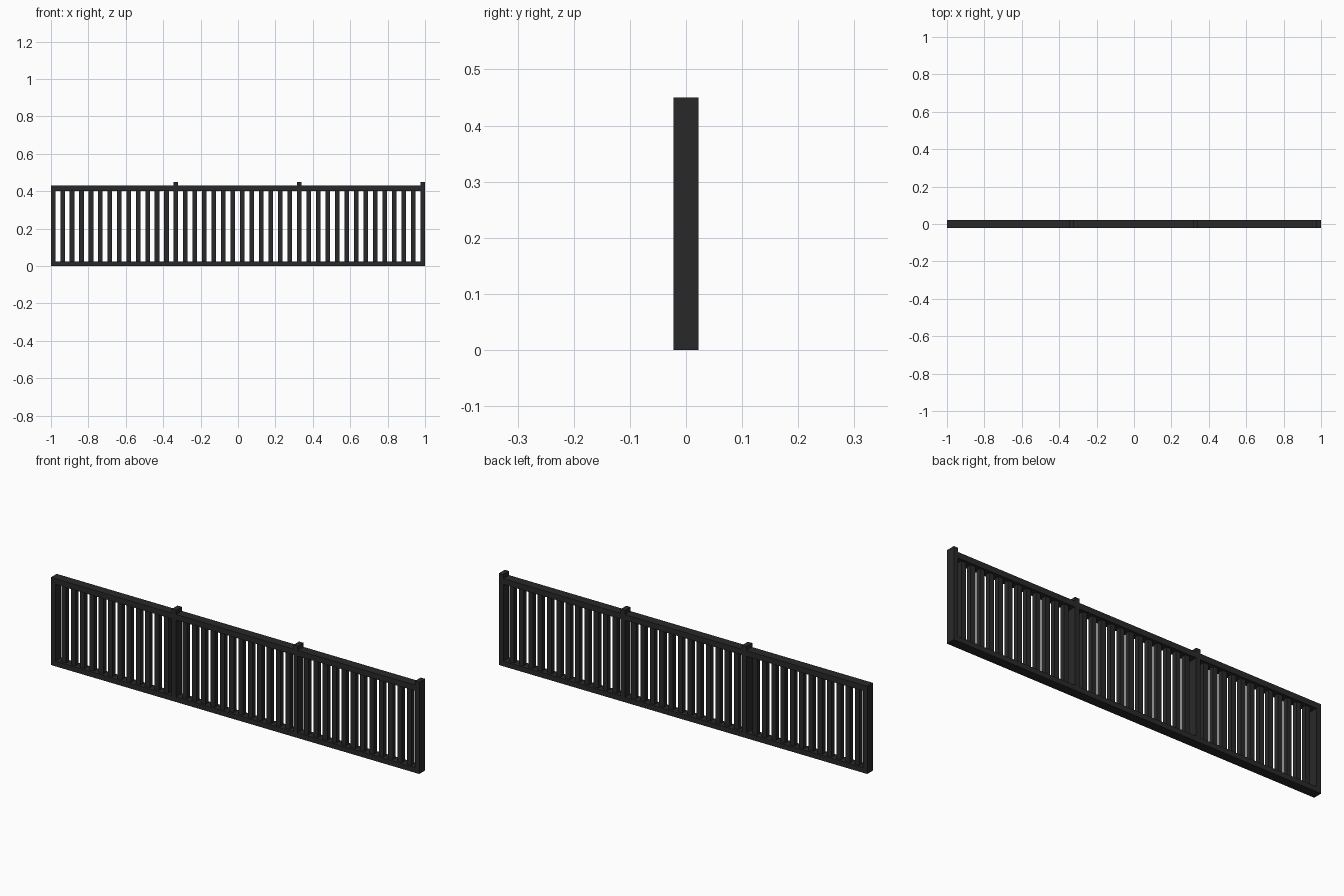
import bpy

if "Cube" in bpy.data.objects:
    bpy.data.objects.remove(bpy.data.objects["Cube"])

DEPTH = 0.045      # rail and post thickness
RAIL_TOP = 0.43
POST_W = 0.024
BARS = 12          # balusters per bay

paint = bpy.data.materials.new("dark_paint")
paint.diffuse_color = (0.022, 0.022, 0.022, 1)
paint.use_nodes = True
paint.node_tree.nodes["Principled BSDF"].inputs["Base Color"].default_value = paint.diffuse_color


def box(name, x0, x1, depth, z0, z1):
    bpy.ops.mesh.primitive_cube_add(size=1, location=((x0 + x1) / 2, 0, (z0 + z1) / 2))
    ob = bpy.context.object
    ob.name = name
    ob.scale = (x1 - x0, depth, z1 - z0)
    bpy.ops.object.transform_apply(location=False, rotation=False, scale=True)
    ob.data.materials.append(paint)
    return ob


def upright(name, x, width, depth, z0, z1):
    return box(name, x - width / 2, x + width / 2, depth, z0, z1)


# Posts: a flush one at the left end, three standing above the rail
posts = [-0.988, -0.332, 0.328, 0.988]
upright("end_post", posts[0], POST_W, DEPTH, 0, RAIL_TOP)
for x in posts[1:]:
    upright("post", x, POST_W, DEPTH, 0, 0.45)

# Each bay: top rail, bottom rail and thinner balusters
for a, b in zip(posts, posts[1:]):
    left, right = a + POST_W / 2, b - POST_W / 2
    box("top_rail", left, right, DEPTH, 0.402, RAIL_TOP)
    box("bottom_rail", left, right, DEPTH, 0, 0.025)
    step = (b - a) / (BARS + 1)
    for i in range(1, BARS + 1):
        upright("baluster", a + i * step, 0.025, 0.023, 0.025, 0.402)
